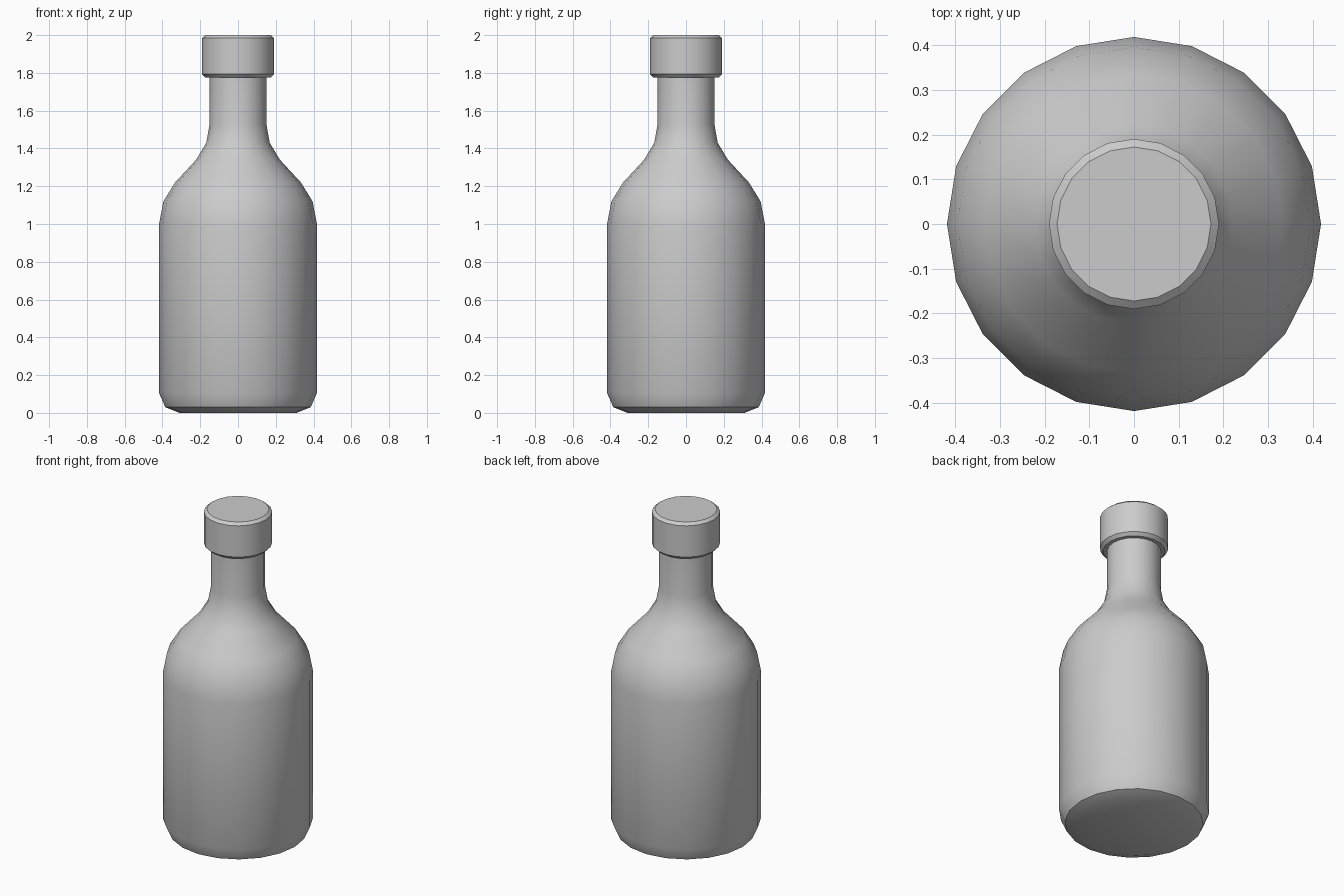
import bpy
import math

if "Cube" in bpy.data.objects:
    bpy.data.objects.remove(bpy.data.objects["Cube"], do_unlink=True)

SIDES = 20

grey = bpy.data.materials.new("plain_grey")
grey.use_nodes = True
colour = (0.6, 0.6, 0.6, 1)
grey.diffuse_color = colour
grey.node_tree.nodes["Principled BSDF"].inputs["Base Color"].default_value = colour


def lathe(name, profile):
    """Turn a (radius, height) profile around z and close both ends."""
    verts = [(r * math.cos(math.tau * i / SIDES), r * math.sin(math.tau * i / SIDES), z)
             for r, z in profile for i in range(SIDES)]
    faces = [tuple(reversed(range(SIDES))),
             tuple(range(len(verts) - SIDES, len(verts)))]
    for ring in range(len(profile) - 1):
        a, b = ring * SIDES, (ring + 1) * SIDES
        for i in range(SIDES):
            j = (i + 1) % SIDES
            faces.append((a + i, a + j, b + j, b + i))
    mesh = bpy.data.meshes.new(name)
    mesh.from_pydata(verts, [], faces)
    mesh.materials.append(grey)
    obj = bpy.data.objects.new(name, mesh)
    bpy.context.collection.objects.link(obj)
    bpy.ops.object.select_all(action="DESELECT")
    obj.select_set(True)
    bpy.context.view_layer.objects.active = obj
    bpy.ops.object.shade_smooth_by_angle(angle=math.radians(30))
    return obj


# Bottle: chamfered base, straight body, rounded shoulder, slim neck
lathe("bottle_body", [(0.31, 0), (0.385, 0.03), (0.418, 0.105), (0.418, 1.0),
                      (0.395, 1.12), (0.333, 1.22), (0.222, 1.34),
                      (0.168, 1.43), (0.15, 1.53), (0.15, 1.83)])

# Cap: short cylinder with bevelled rims
lathe("bottle_cap", [(0.172, 1.775), (0.19, 1.793), (0.19, 1.985), (0.172, 2.0)])
